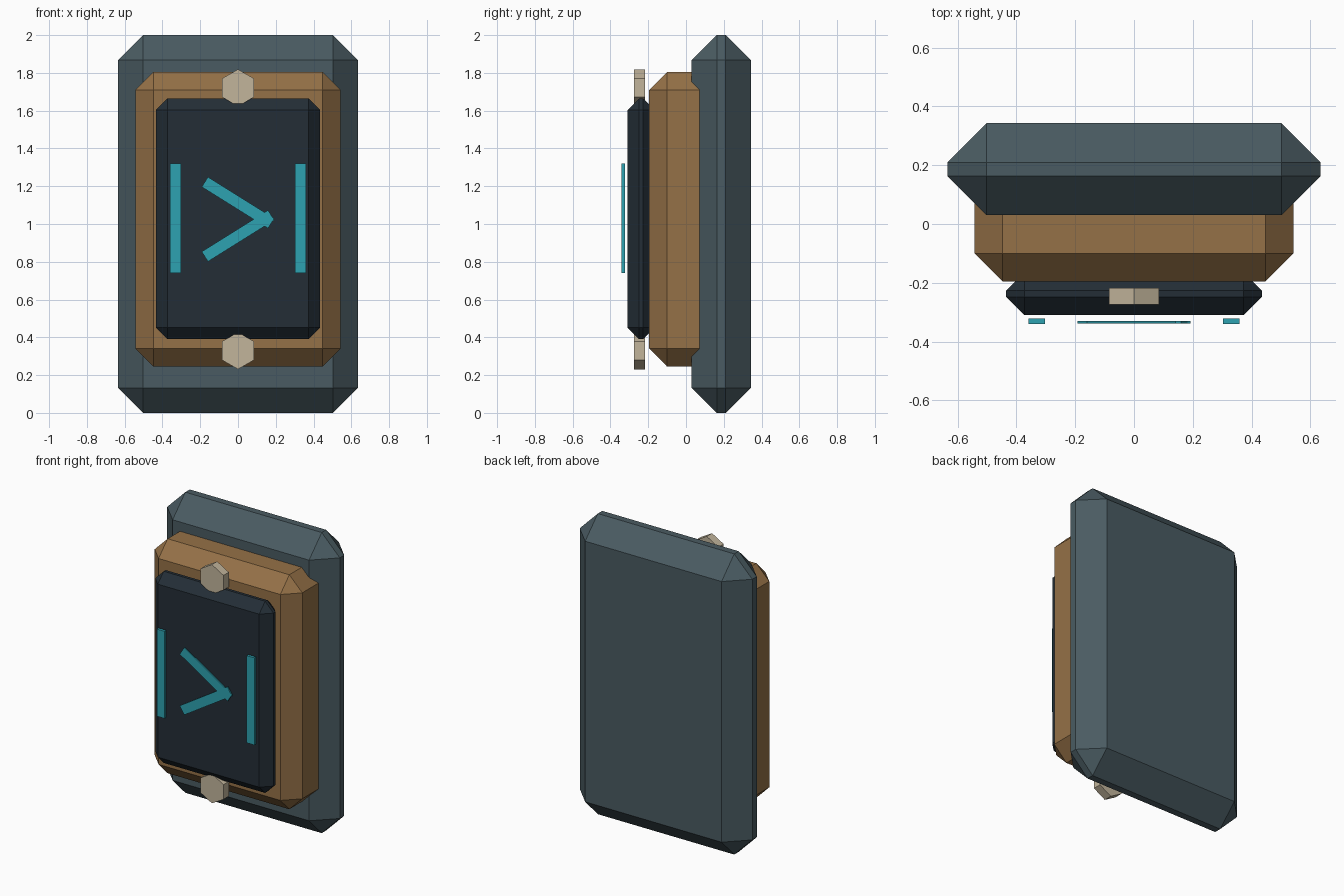
import bpy
import math

cube = bpy.data.objects.get("Cube")
if cube:
    bpy.data.objects.remove(cube, do_unlink=True)


def make_material(name, rgb):
    mat = bpy.data.materials.new(name)
    mat.use_nodes = True
    color = (*rgb, 1.0)
    mat.diffuse_color = color
    mat.node_tree.nodes["Principled BSDF"].inputs["Base Color"].default_value = color
    return mat


slate = make_material("slate", (0.068, 0.105, 0.122))
bronze = make_material("bronze", (0.30, 0.165, 0.063))
dark_glass = make_material("dark_glass", (0.017, 0.027, 0.037))
ivory = make_material("ivory", (0.54, 0.46, 0.33))
teal = make_material("teal", (0.027, 0.36, 0.44))


def box(name, x, y, z, mat, chamfer=0, tilt=0):
    """Box spanning the given (low, high) ranges, optionally chamfered and tilted about y."""
    spans = (x, y, z)
    bpy.ops.mesh.primitive_cube_add(size=1, location=[(a + b) / 2 for a, b in spans])
    obj = bpy.context.object
    obj.name = name
    obj.scale = [b - a for a, b in spans]
    bpy.ops.object.transform_apply(location=False, rotation=False, scale=True)
    obj.rotation_euler.y = tilt
    if chamfer:
        bevel = obj.modifiers.new("chamfer", 'BEVEL')
        bevel.width = chamfer
        bevel.segments = 1
    obj.data.materials.append(mat)
    return obj


# Stacked chamfered slabs
box("back_body", (-0.635, 0.635), (0.03, 0.343), (0, 2), slate, 0.133)
box("middle_frame", (-0.543, 0.543), (-0.195, 0.2), (0.245, 1.805), bronze, 0.095)
box("front_panel", (-0.435, 0.435), (-0.31, -0.165), (0.39, 1.665), dark_glass, 0.062)

# Hexagonal studs above and below the panel
mid_z = 1.025
for name, side in (("top_stud", 1), ("bottom_stud", -1)):
    bpy.ops.mesh.primitive_cylinder_add(
        vertices=6, radius=0.098, depth=0.056,
        location=(0, -0.246, mid_z + side * 0.696), rotation=(math.pi / 2, 0, 0))
    stud = bpy.context.object
    stud.name = name
    stud.data.materials.append(ivory)

# Upright light bars
for name, side in (("left_bar", 1), ("right_bar", -1)):
    centre = side * 0.331
    box(name, (centre - 0.028, centre + 0.028), (-0.341, -0.322), (0.74, 1.32), teal)

# Chevron made of two crossing strokes
for name, side in (("upper_stroke", 1), ("lower_stroke", -1)):
    centre = mid_z + side * 0.088
    box(name, (-0.207, 0.207), (-0.339, -0.33), (centre - 0.031, centre + 0.031),
        teal, tilt=side * math.radians(32))
